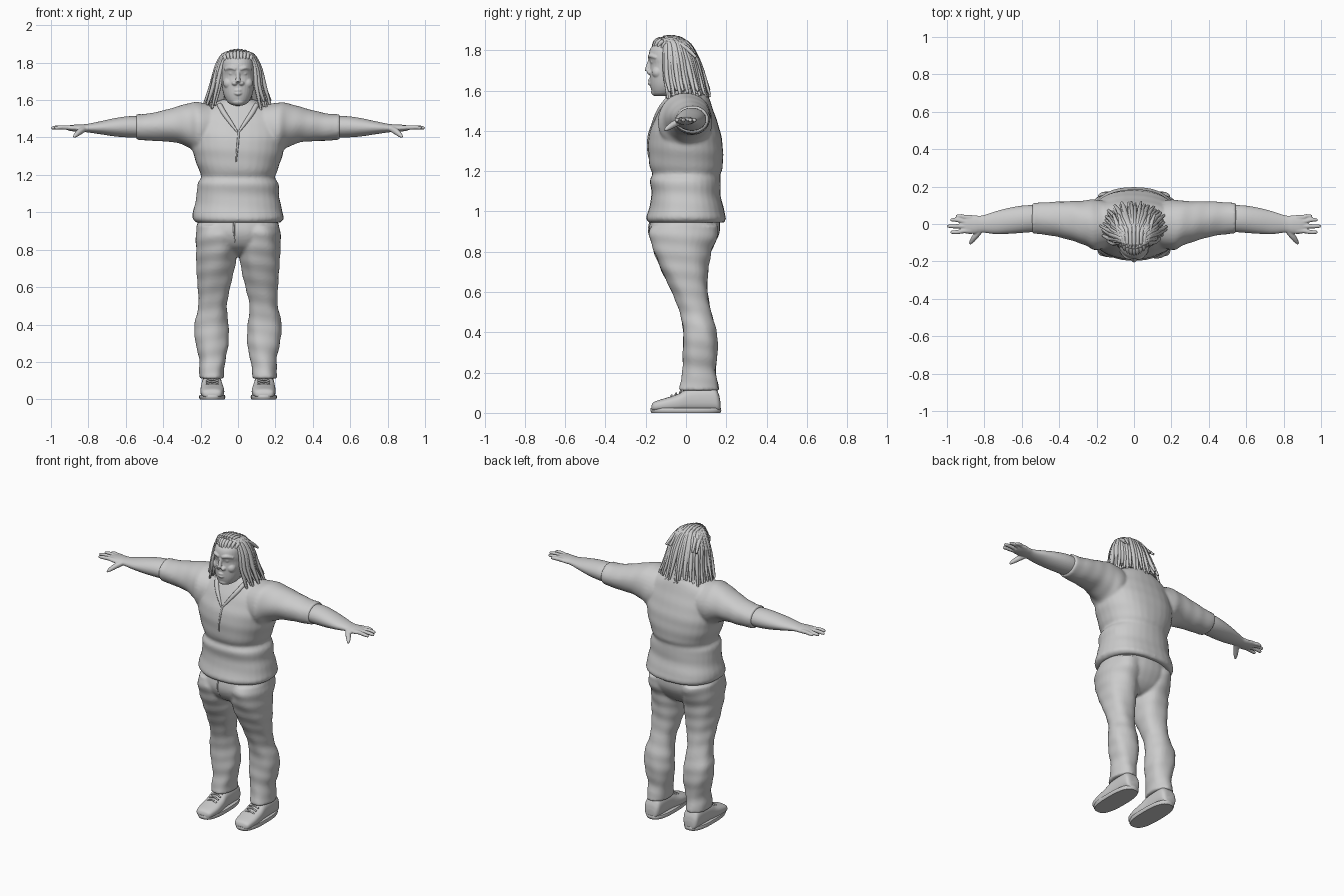
import bpy, bmesh, random
from math import sin, cos, pi, radians
from mathutils import Vector
from mathutils.bvhtree import BVHTree

random.seed(4)
cube = bpy.data.objects.get("Cube")
if cube:
    bpy.data.objects.remove(cube)

GREY = (0.6, 0.6, 0.6, 1)
clay = bpy.data.materials.new("plain grey")
clay.use_nodes = True
clay.diffuse_color = GREY
clay.node_tree.nodes["Principled BSDF"].inputs["Base Color"].default_value = GREY


def smooth_rows(rows, steps):
    """Catmull-Rom interpolation of rows of numbers."""
    rows = [Vector(r) for r in rows]
    out = []
    for i in range(len(rows) - 1):
        p0, p1 = rows[max(i - 1, 0)], rows[i]
        p2, p3 = rows[i + 1], rows[min(i + 2, len(rows) - 1)]
        for s in range(steps):
            t = s / steps
            out.append((p1 * 2 + (p2 - p0) * t + (p0 * 2 - p1 * 5 + p2 * 4 - p3) * t * t
                        + (p1 * 3 - p0 - p2 * 3 + p3) * t ** 3) / 2)
    return out + [rows[-1]]


def skin(bm, rings):
    """Bridge rings of points and cap both ends."""
    loops = [[bm.verts.new(p) for p in ring] for ring in rings]
    n = len(loops[0])
    faces = [bm.faces.new((a[i], a[(i + 1) % n], b[(i + 1) % n], b[i]))
             for a, b in zip(loops, loops[1:]) for i in range(n)]
    faces += [bm.faces.new(loops[0][::-1]), bm.faces.new(loops[-1])]
    bmesh.ops.recalc_face_normals(bm, faces=faces)


def loft(bm, rows, axis="z", side=1, box=1.0, wrinkle=0.0, steps=5, sides=32):
    """Rows are (position, a_min, a_max, b_min, b_max) on the two other axes."""
    rings = []
    for t, a0, a1, b0, b1 in smooth_rows(rows, steps):
        ring = []
        for i in range(sides):
            ang = 2 * pi * i / sides
            c, s = cos(ang), sin(ang)
            k = 1 + wrinkle * sin(3 * ang + 45 * t) * sin(2 * ang - 28 * t + side)
            a = (a0 + a1) / 2 + (a1 - a0) / 2 * k * abs(c) ** box * (1 if c > 0 else -1)
            b = (b0 + b1) / 2 + (b1 - b0) / 2 * k * abs(s) ** box * (1 if s > 0 else -1)
            x, y, z = {"z": (a, b, t), "x": (t, a, b), "y": (a, t, b)}[axis]
            ring.append((x * side, y, z))
        rings.append(ring)
    skin(bm, rings)


def sym(rows):
    return [(t, -w, w, b0, b1) for t, w, b0, b1 in rows]


def tube(bm, points, radii, side=1, sides=8, steps=4):
    """Round tube through points, radius given at each point."""
    rows = smooth_rows([(p[0] * side, p[1], p[2], r) for p, r in zip(points, radii)], steps)
    centres = [Vector(r[:3]) for r in rows]
    rings = []
    for i, c in enumerate(centres):
        d = (centres[min(i + 1, len(rows) - 1)] - centres[max(i - 1, 0)]).normalized()
        u = d.orthogonal() if abs(d.y) > 0.95 else d.cross(Vector((0, 1, 0)))
        u.normalize()
        v = d.cross(u)
        rings.append([c + (u * cos(2 * pi * k / sides) + v * sin(2 * pi * k / sides)) * rows[i][3]
                      for k in range(sides)])
    skin(bm, rings)


def ball(bm, centre, size):
    made = bmesh.ops.create_uvsphere(bm, u_segments=16, v_segments=10, radius=1)["verts"]
    bmesh.ops.scale(bm, vec=size, verts=made)
    bmesh.ops.translate(bm, vec=centre, verts=made)


def finish(name, bm, voxel=None, relax=4):
    mesh = bpy.data.meshes.new(name)
    bm.to_mesh(mesh)
    bm.free()
    mesh.materials.append(clay)
    ob = bpy.data.objects.new(name, mesh)
    bpy.context.collection.objects.link(ob)
    bpy.ops.object.select_all(action="DESELECT")
    ob.select_set(True)
    bpy.context.view_layer.objects.active = ob
    bpy.ops.object.shade_smooth_by_angle(angle=radians(50))
    if voxel:
        blend = ob.modifiers.new("blend", "REMESH")
        blend.mode, blend.voxel_size, blend.use_smooth_shade = "VOXEL", voxel, True
        soft = ob.modifiers.new("soften", "SMOOTH")
        soft.iterations = relax
    return ob


def front_of(ob):
    """Returns a function placing (x, z) on the front surface of an object."""
    tree = BVHTree.FromObject(ob, bpy.context.evaluated_depsgraph_get())

    def place(x, z):
        hit = tree.ray_cast(Vector((x, -1, z)), Vector((0, 1, 0)))[0]
        return hit or Vector((x, -0.08, z))
    return place


# Shirt: torso with waist fold and two sleeves, blended
bm = bmesh.new()
loft(bm, sym([(.945, .225, -.187, .19), (.965, .243, -.197, .2), (1, .24, -.187, .192),
              (1.08, .222, -.172, .172), (1.15, .217, -.18, .172), (1.185, .198, -.168, .17),
              (1.22, .208, -.18, .182), (1.3, .236, -.187, .185), (1.38, .25, -.184, .175),
              (1.46, .245, -.155, .15), (1.53, .22, -.118, .125), (1.575, .15, -.088, .11),
              (1.605, .08, -.07, .09)]), box=.88, wrinkle=.012)
for side in (1, -1):
    loft(bm, [(.08, -.1, .1, 1.36, 1.56), (.2, -.14, .13, 1.31, 1.587), (.26, -.115, .125, 1.345, 1.585),
              (.33, -.09, .122, 1.373, 1.565), (.42, -.066, .12, 1.38, 1.54),
              (.5, -.055, .115, 1.384, 1.525), (.545, -.052, .112, 1.388, 1.527)],
         axis="x", side=side, wrinkle=.02)
shirt = finish("shirt", bm, voxel=.009, relax=5)

# Collar and button placket lying on the shirt
on_shirt = front_of(shirt)
bm = bmesh.new()
for side in (1, -1):
    tube(bm, [on_shirt(side * x, z) for x, z in ((.1, 1.575), (.075, 1.53), (.04, 1.48), (.004, 1.43))],
         (.014, .014, .011, .005))
tube(bm, [on_shirt(x, z) for x, z in ((.004, 1.44), (0, 1.38), (-.006, 1.32), (-.01, 1.27))],
     (.006, .006, .005, .003))
finish("collar_and_placket", bm)

# Trousers: hips and two creased legs, blended
bm = bmesh.new()
loft(bm, sym([(1, .2, -.165, .165), (.9, .223, -.186, .168), (.83, .2, -.16, .135),
              (.79, .13, -.11, .1), (.765, .05, -.05, .06)]), box=.9)
for side in (1, -1):
    loft(bm, [(.93, .0, .22, -.17, .16), (.88, .0, .226, -.182, .158), (.8, .004, .226, -.16, .125),
              (.7, .018, .222, -.118, .11), (.6, .04, .214, -.07, .108), (.5, .06, .212, -.032, .125),
              (.4, .052, .234, -.014, .152), (.3, .05, .226, -.016, .158), (.22, .064, .207, -.016, .148),
              (.16, .074, .207, -.026, .155), (.11, .076, .208, -.036, .165)],
         side=side, box=.92, wrinkle=.035)
trousers = finish("trousers", bm, voxel=.009, relax=3)
on_trousers = front_of(trousers)
bm = bmesh.new()
tube(bm, [on_trousers(x, z) for x, z in ((-.02, .95), (-.022, .9), (-.015, .84))], (.005, .005, .003))
finish("trouser_fly", bm)

# Shoes with soles and laces
for side, label in ((1, "left"), (-1, "right")):
    bm = bmesh.new()
    loft(bm, [(-.172, .115, .165, .015, .035), (-.158, .088, .19, .008, .055), (-.1, .074, .2, .006, .074),
              (-.04, .076, .2, .006, .094), (.02, .084, .196, .006, .125), (.13, .086, .194, .006, .13),
              (.16, .095, .187, .006, .1), (.17, .11, .17, .01, .06)], axis="y", side=side, box=.75)
    finish(label + "_shoe", bm)
    bm = bmesh.new()
    loft(bm, [(0, .072, .204, -.172, .17), (.012, .068, .208, -.177, .175), (.024, .07, .206, -.175, .173)],
         side=side, box=.75)
    finish(label + "_sole", bm)
    bm = bmesh.new()
    for i in range(4):
        y, z = -.075 + .022 * i, .084 + .01 * i
        tube(bm, [(.105, y, z - .006), (.138, y + .004, z + .003), (.17, y, z - .006)], (.005,) * 3, side)
    finish(label + "_laces", bm)

# Arms: forearm, palm, fingers and thumb
for side, label in ((1, "left"), (-1, "right")):
    bm = bmesh.new()
    loft(bm, [(.5, -.04, .1, 1.4, 1.512), (.58, -.046, .1, 1.4, 1.514), (.66, -.052, .088, 1.406, 1.503),
              (.74, -.054, .068, 1.418, 1.486), (.81, -.046, .046, 1.428, 1.472),
              (.85, -.052, .046, 1.43, 1.47), (.89, -.053, .047, 1.434, 1.467),
              (.915, -.045, .04, 1.44, 1.462)], axis="x", side=side)
    for y, tip, out in ((.036, .953, .042), (.014, .983, .022), (-.012, .999, -.012), (-.037, .982, -.044)):
        tube(bm, [(.87, y, 1.452), (.91, y, 1.453), (tip - .035, out, 1.454), (tip - .006, out, 1.451),
                  (tip, out, 1.45)], (.013, .0125, .0115, .009, .003), side)
    tube(bm, [(.82, -.03, 1.447), (.845, -.062, 1.432), (.866, -.09, 1.414), (.878, -.107, 1.402)],
         (.017, .017, .013, .006), side)
    finish(label + "_arm", bm, voxel=.0045, relax=2)

# Head: skull, neck and facial features, blended
bm = bmesh.new()
loft(bm, sym([(1.572, .028, -.155, -.09), (1.588, .055, -.168, -.04), (1.63, .077, -.178, .0),
              (1.69, .088, -.18, .03), (1.73, .09, -.177, .04), (1.765, .088, -.186, .04),
              (1.81, .08, -.176, .03), (1.845, .05, -.14, .0)]), box=.9)
loft(bm, sym([(1.5, .085, -.09, .09), (1.56, .078, -.09, .075), (1.66, .075, -.09, .06)]))
tube(bm, [(0, -.178, 1.755), (0, -.187, 1.72), (0, -.193, 1.695)], (.009, .012, .015))
for side in (1, -1):
    ball(bm, (side * .018, -.18, 1.69), (.015, .014, .012))
    tube(bm, [(.012, -.182, 1.765), (.04, -.176, 1.773), (.068, -.146, 1.763)], (.009, .011, .009), side)
    ball(bm, (side * .034, -.163, 1.742), (.015, .013, .009))
    ball(bm, (side * .05, -.14, 1.69), (.03, .03, .03))
for z, r in ((1.652, .009), (1.634, .01)):
    tube(bm, [(-.03, -.164, 1.643), (0, -.18, z), (.03, -.164, 1.643)], (.004, r, .004))
ball(bm, (0, -.15, 1.592), (.035, .024, .02))
finish("head", bm, voxel=.004, relax=3)

# Hair: underlying mass, then ropes in two layers and a swept-back fringe
bm = bmesh.new()
loft(bm, sym([(1.585, .13, .0, .105), (1.66, .112, -.05, .078), (1.75, .104, -.105, .048),
              (1.81, .09, -.14, .015), (1.845, .06, -.13, -.01), (1.86, .02, -.09, -.04)]))
finish("hair_base", bm)
bm = bmesh.new()
for count, scale, low in ((34, 1, 1.575), (24, .9, 1.55)):
    for i in range(count):
        ang = radians(-40 + 260 * i / (count - 1)) + random.uniform(-.04, .04)
        c, s = cos(ang) * scale, sin(ang) * scale
        flare = random.uniform(.95, 1.08)
        r = random.uniform(.0095, .013)
        tip = low + random.uniform(-.025, .03)
        tube(bm, [(.03 * c, -.1 + .03 * s, 1.852), (.08 * c, -.06 + .065 * s, 1.838),
                  (.118 * c, -.042 + .095 * s, 1.765),
                  (.135 * c * flare, -.03 + .115 * s * flare, 1.675),
                  (.168 * c * flare, -.01 + .125 * s * flare, tip)],
             (r * .8, r, r * 1.1, r, r * .55))
for i in range(-4, 5):
    f = i / 4
    tube(bm, [(f * .066, -.166 + .045 * f * f, 1.808), (f * .07, -.145 + .04 * f * f, 1.848 - .016 * f * f),
              (f * .075, -.07, 1.864 - .024 * f * f), (f * .09, -.005, 1.84 - .025 * f * f),
              (f * .11, .05, 1.765)], (.006, .011, .012, .012, .007))
finish("hair_ropes", bm)
